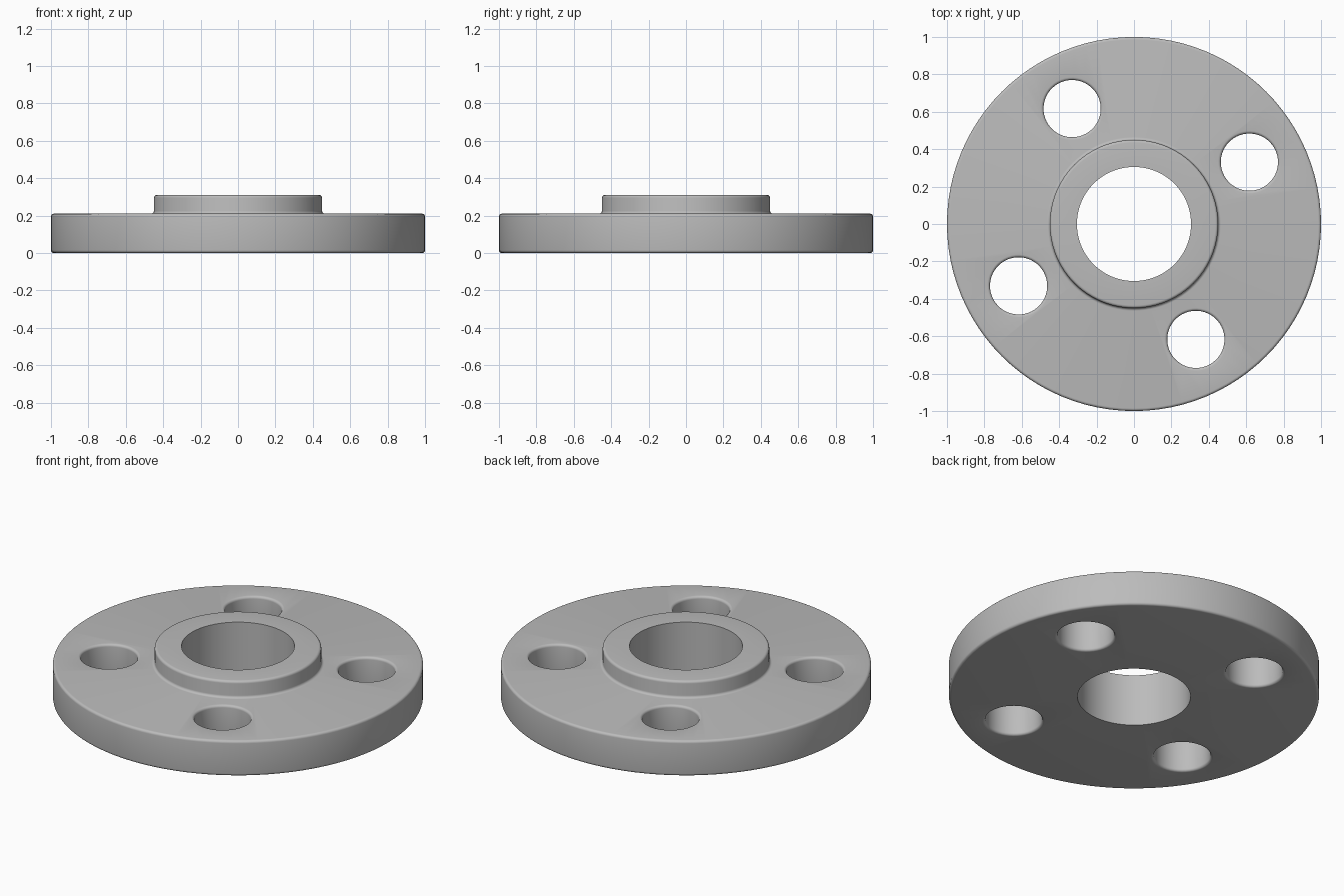
import bpy, bmesh
from math import sin, cos, pi, radians
from mathutils import Matrix

cube = bpy.data.objects.get("Cube")
if cube:
    bpy.data.objects.remove(cube, do_unlink=True)

PLATE_TOP, HUB_TOP = 0.21, 0.31
PLATE_R, HUB_R, BORE_R = 1.0, 0.45, 0.305
HOLE_R, HOLE_RING, ROUND = 0.153, 0.70, 0.015

steel = bpy.data.materials.new("steel grey")
steel.use_nodes = True
colour = (0.5, 0.5, 0.5, 1)
steel.diffuse_color = colour
steel.node_tree.nodes["Principled BSDF"].inputs["Base Color"].default_value = colour


def arc(x, z, start, end, r=ROUND, steps=5):
    """Quarter-round points in a profile, angles in degrees."""
    angles = [radians(start + (end - start) * i / steps) for i in range(steps + 1)]
    return [(x + r * cos(a), z + r * sin(a)) for a in angles]


def lathe(name, profile, segments, closed):
    """Turn a profile of (radius, height) points about the z axis."""
    bm = bmesh.new()
    verts = [bm.verts.new((r, 0, z)) for r, z in profile]
    pairs = list(zip(verts, verts[1:] + verts[:1]))
    edges = [bm.edges.new(p) for p in (pairs if closed else pairs[:-1])]
    bmesh.ops.spin(bm, geom=verts + edges, cent=(0, 0, 0), axis=(0, 0, 1),
                   angle=2 * pi, steps=segments)
    bmesh.ops.remove_doubles(bm, verts=bm.verts, dist=1e-5)
    bmesh.ops.recalc_face_normals(bm, faces=bm.faces)
    mesh = bpy.data.meshes.new(name)
    bm.to_mesh(mesh)
    bm.free()
    mesh.materials.append(steel)
    obj = bpy.data.objects.new(name, mesh)
    bpy.context.collection.objects.link(obj)
    return obj


# Plate and raised hub with rounded rims, a small fillet and a plain bore
body = [(BORE_R, 0)]
body += arc(PLATE_R - ROUND, ROUND, -90, 0)
body += arc(PLATE_R - ROUND, PLATE_TOP - ROUND, 0, 90)
body += arc(HUB_R + ROUND, PLATE_TOP + ROUND, 270, 180)
body += arc(HUB_R - ROUND, HUB_TOP - ROUND, 0, 90)
body += [(BORE_R, HUB_TOP)]
flange = lathe("flange", body, 96, True)

# Bolt-hole cutter that flares at the top and bottom rims
flare = HOLE_R + ROUND
bolt = [(0, -0.05), (flare, -0.05)]
bolt += arc(flare, ROUND, 270, 180)
bolt += arc(flare, PLATE_TOP - ROUND, 180, 90)
bolt += [(flare, PLATE_TOP + 0.05), (0, PLATE_TOP + 0.05)]
cutter = lathe("bolt_hole_cutter", bolt, 48, False)

# Four copies of the cutter around the bolt circle
bm = bmesh.new()
for i in range(4):
    copy = cutter.data.copy()
    copy.transform(Matrix.Rotation(radians(28.2 + 90 * i), 4, "Z")
                   @ Matrix.Translation((HOLE_RING, 0, 0)))
    bm.from_mesh(copy)
    bpy.data.meshes.remove(copy)
bm.to_mesh(cutter.data)
bm.free()

# Cut the holes and apply
mod = flange.modifiers.new("bolt holes", "BOOLEAN")
mod.operation = "DIFFERENCE"
mod.solver = "EXACT"
mod.object = cutter
bpy.ops.object.select_all(action="DESELECT")
flange.select_set(True)
bpy.context.view_layer.objects.active = flange
bpy.ops.object.modifier_apply(modifier=mod.name)
bpy.data.objects.remove(cutter, do_unlink=True)
bpy.ops.object.shade_smooth_by_angle(angle=radians(30))
